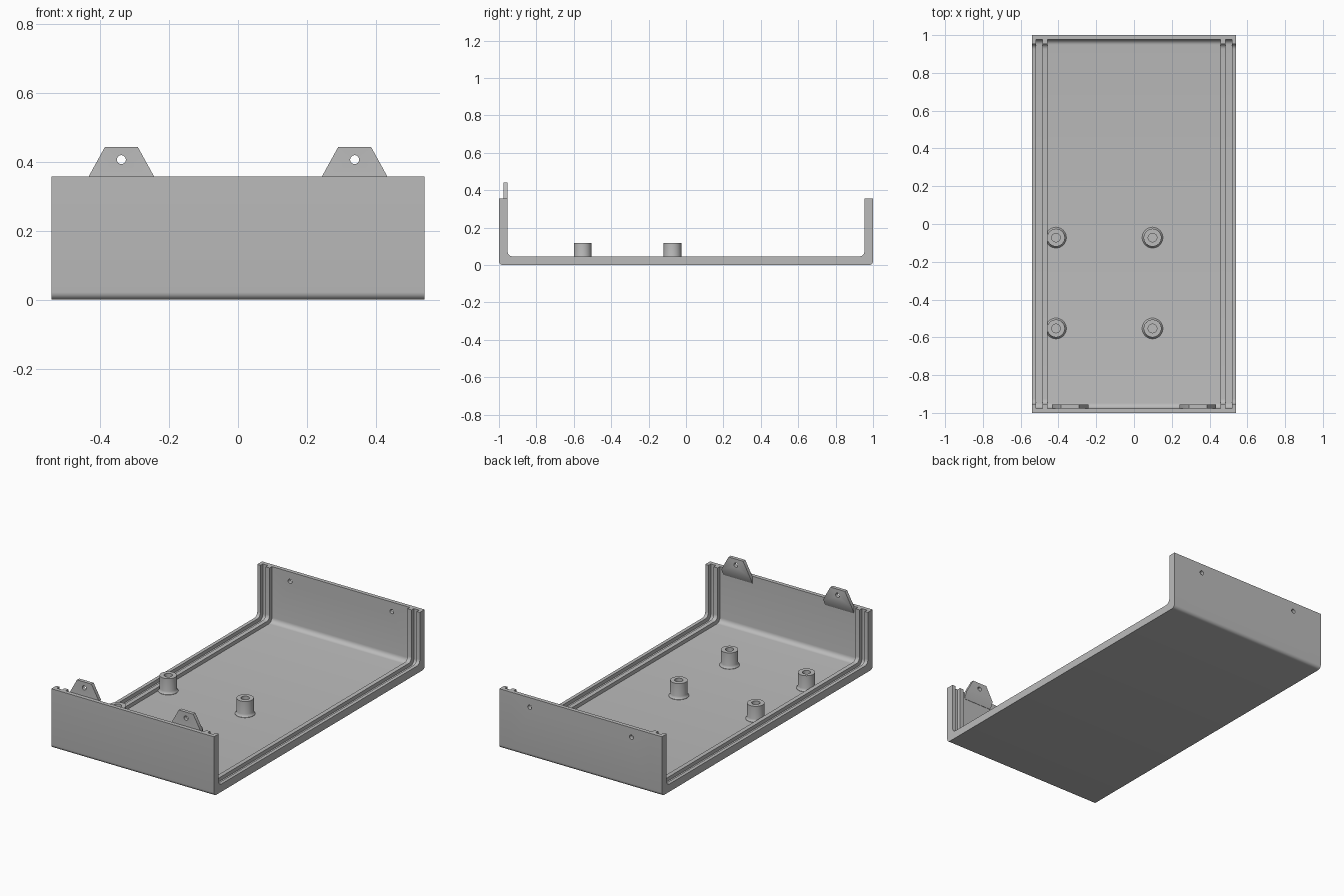
import bpy, bmesh, math
from mathutils import Vector

if "Cube" in bpy.data.objects:
    bpy.data.objects.remove(bpy.data.objects["Cube"])

HALF_X, HALF_Y, WALL_Z = 0.54, 1.0, 0.357
THIN, THICK = 0.024, 0.046
TAB_X = 0.338

grey = bpy.data.materials.new("plain grey")
grey.use_nodes = True
colour = (0.5, 0.5, 0.5, 1)
grey.diffuse_color = colour
grey.node_tree.nodes["Principled BSDF"].inputs["Base Color"].default_value = colour


def loft(name, rings):
    """Skin a series of equal-sized closed rings and cap both ends."""
    bm = bmesh.new()
    loops = [[bm.verts.new(p) for p in ring] for ring in rings]
    n = len(loops[0])
    for a, b in zip(loops, loops[1:]):
        for i in range(n):
            j = (i + 1) % n
            bm.faces.new((a[i], a[j], b[j], b[i]))
    bm.faces.new(loops[0])
    bm.faces.new(loops[-1])
    bmesh.ops.recalc_face_normals(bm, faces=bm.faces)
    mesh = bpy.data.meshes.new(name)
    bm.to_mesh(mesh)
    bm.free()
    mesh.materials.append(grey)
    obj = bpy.data.objects.new(name, mesh)
    bpy.context.collection.objects.link(obj)
    return obj


def smooth(obj):
    bpy.ops.object.select_all(action="DESELECT")
    obj.select_set(True)
    bpy.context.view_layer.objects.active = obj
    bpy.ops.object.shade_smooth_by_angle(angle=math.radians(35))


def drill(obj, x, y, z, radius=0.013):
    """Cut a round hole running front to back."""
    circle = [(x + radius * math.cos(math.tau * i / 24),
               z + radius * math.sin(math.tau * i / 24)) for i in range(24)]
    cutter = loft("hole_cutter", [[(u, y + d, v) for u, v in circle] for d in (-0.06, 0.06)])
    cutter.hide_render = True
    cutter.hide_set(True)
    cutter.display_type = "WIRE"
    mod = obj.modifiers.new("hole", "BOOLEAN")
    mod.object = cutter
    mod.solver = "EXACT"
    # Apply the cut, then discard the helper
    bpy.context.view_layer.objects.active = obj
    bpy.ops.object.modifier_apply(modifier=mod.name)
    bpy.data.objects.remove(cutter)


def corner(cy, cz, radius, steps=6):
    """Rounded lower corner on the +y side, from the floor up to the wall."""
    return [(cy + radius * math.sin(a), cz - radius * math.cos(a))
            for a in (math.pi / 2 * i / steps for i in range(steps + 1))]


def tray_section(x, thick):
    """U-shaped outline with rounded corners, placed at the given x."""
    r_out, r_in = 0.022, 0.028
    outer = corner(HALF_Y - r_out, r_out, r_out) + [(HALF_Y, WALL_Z)]
    inner = corner(HALF_Y - thick - r_in, thick + r_in, r_in) + [(HALF_Y - thick, WALL_Z)]
    half = outer + inner[::-1]
    other = [(-y, z) for y, z in half[::-1]]
    return [Vector((x, y, z)) for y, z in half + other]


# Tray: thin floor and walls, with a raised rim and rib along each open side
side = [(HALF_X, THICK), (0.519, THICK), (0.519, THIN),
        (0.484, THIN), (0.484, THICK), (0.458, THICK), (0.458, THIN)]
stations = [(-x, t) for x, t in side] + side[::-1]
tray = loft("tray", [tray_section(x, t) for x, t in stations])
for sx in (-1, 1):
    drill(tray, sx * TAB_X, HALF_Y, 0.3)
smooth(tray)

# Screw tabs: tapered plates on the inner front wall, with a sloped underside
for label, sx in (("right", -1), ("left", 1)):
    rings = []
    for z, half_w, y0, y1 in ((0.315, 0.096, -0.98, -0.974),
                              (0.355, 0.096, -0.976, -0.955),
                              (0.442, 0.048, -0.976, -0.955)):
        x0, x1 = sx * TAB_X - half_w, sx * TAB_X + half_w
        rings.append([(x0, y0, z), (x1, y0, z), (x1, y1, z), (x0, y1, z)])
    tab = loft(label + "_screw_tab", rings)
    drill(tab, sx * TAB_X, -0.965, 0.406)
    smooth(tab)

# Standoffs: hollow posts with a flared foot
post = [(0.055, 0.02), (0.055, 0.026), (0.05, 0.031), (0.047, 0.042),
        (0.047, 0.118), (0.023, 0.118), (0.023, THIN + 0.002)]
for row, y in (("front", -0.553), ("back", -0.072)):
    for label, x in (("right", -0.413), ("left", 0.098)):
        rings = [[(x + r * math.cos(math.tau * i / 32), y + r * math.sin(math.tau * i / 32), z)
                  for i in range(32)] for r, z in post]
        smooth(loft(f"{row}_{label}_standoff", rings))
